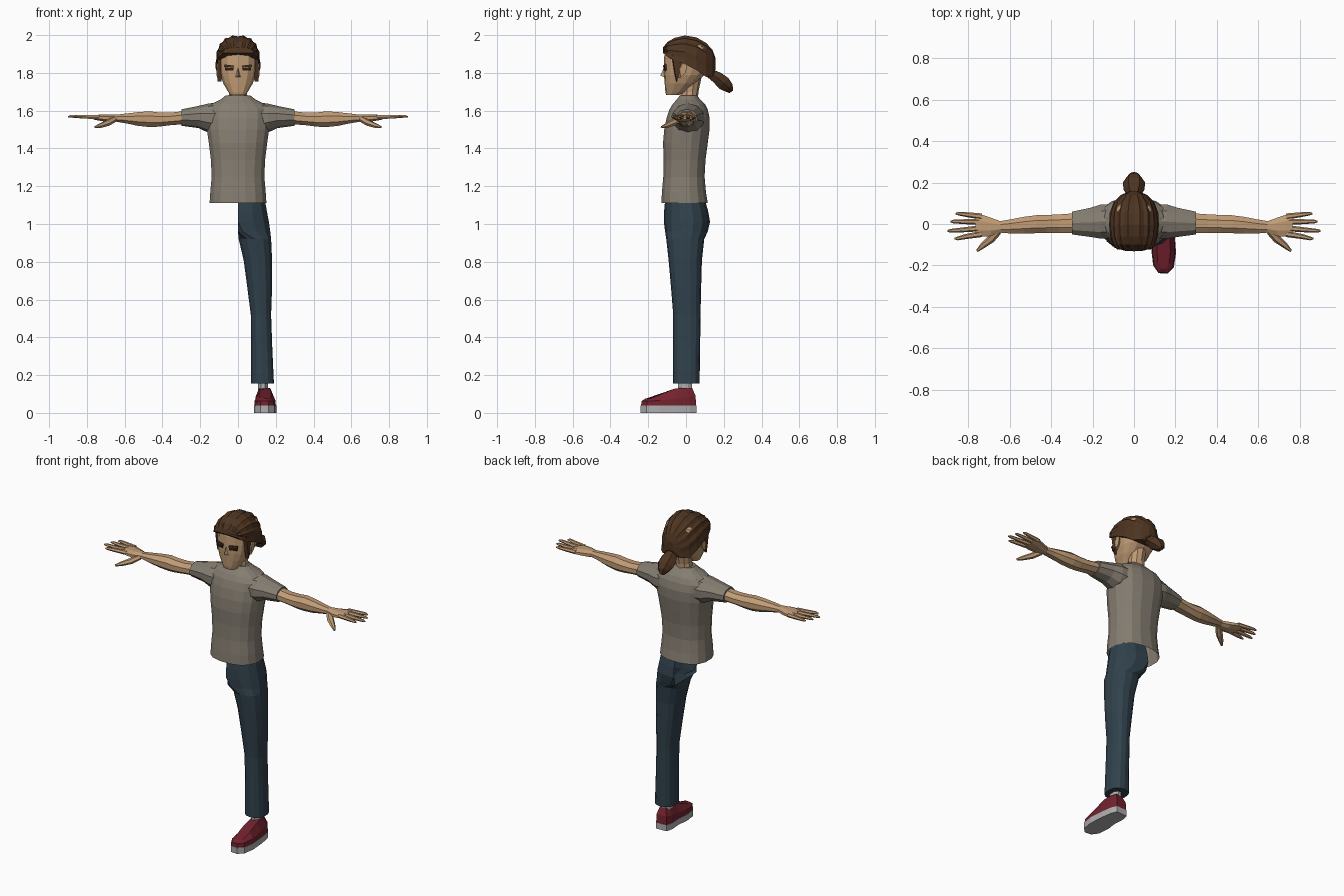
import bpy, bmesh, math
from mathutils import Vector


def material(name, rgb):
    m = bpy.data.materials.new(name)
    m.diffuse_color = (*rgb, 1)
    return m


SKIN = material("skin", (0.53, 0.33, 0.18))
HAIR = material("brown hair", (0.075, 0.034, 0.015))
SHIRT = material("grey shirt", (0.235, 0.205, 0.165))
DENIM = material("dark denim", (0.030, 0.053, 0.072))
RED = material("red canvas", (0.17, 0.016, 0.027))
RUBBER = material("pale rubber", (0.42, 0.42, 0.42))
EYE = material("eye brown", (0.03, 0.012, 0.008))


def finish(name, bm, mat, mirror=False):
    bmesh.ops.recalc_face_normals(bm, faces=bm.faces)
    me = bpy.data.meshes.new(name)
    bm.to_mesh(me)
    bm.free()
    me.materials.append(mat)
    ob = bpy.data.objects.new(name, me)
    bpy.context.collection.objects.link(ob)
    if mirror:
        ob.modifiers.new("mirror", "MIRROR").use_mirror_merge = False
    return ob


def skin_rings(bm, rings, closed=True, caps=(True, True)):
    vs = [[bm.verts.new(p) for p in r] for r in rings]
    n = len(vs[0])
    for a, b in zip(vs, vs[1:]):
        for i in range(n if closed else n - 1):
            j = (i + 1) % n
            bm.faces.new((a[i], a[j], b[j], b[i]))
    if caps[0]:
        bm.faces.new(vs[0])
    if caps[1]:
        bm.faces.new(vs[-1])


def loft(name, axis, rows, mat, n=10, power=2.0, caps=(True, True), mirror=False, half=False):
    """rows: position on the axis, then min/max on each of the other two axes."""
    rings = []
    for t, a0, a1, b0, b1 in rows:
        ring = []
        for i in range(n):
            w = 2 * math.pi * (i + 0.5) / n
            c, s = math.cos(w), math.sin(w)
            k = math.cos(math.pi / n) if power > 2 else 1
            u = math.copysign(abs(c) ** (2 / power), c) / k
            v = math.copysign(abs(s) ** (2 / power), s) / k
            p = [(a0 + a1) / 2 + u * (a1 - a0) / 2, (b0 + b1) / 2 + v * (b1 - b0) / 2]
            p.insert(axis, t)
            if half:
                p[0] = max(p[0], 0)
            ring.append(p)
        rings.append(ring)
    bm = bmesh.new()
    skin_rings(bm, rings, caps=caps)
    if half:  # open the seam on the centre plane
        seam = [f for f in bm.faces if all(abs(v.co.x) < 1e-5 for v in f.verts)]
        bmesh.ops.delete(bm, geom=seam, context="FACES")
    return finish(name, bm, mat, mirror)


def tube(name, pts, mat, n=6, mirror=False, ridge=0.0):
    """pts: (x, y, z, side radius, upright radius)"""
    ps = [Vector(p[:3]) for p in pts]
    rings = []
    for i, p in enumerate(pts):
        d = (ps[min(i + 1, len(ps) - 1)] - ps[max(i - 1, 0)]).normalized()
        side = d.cross(Vector((0, 0, 1))).normalized()
        up = side.cross(d)
        rings.append([ps[i] + (side * math.cos(w) * p[3] + up * math.sin(w) * p[4]) * (1 - ridge * (k % 2))
                      for k, w in enumerate(2 * math.pi * j / n for j in range(n))])
    bm = bmesh.new()
    skin_rings(bm, rings)
    return finish(name, bm, mat, mirror)


def prism(name, pts, offset, mat, mirror=False):
    bm = bmesh.new()
    o = Vector(offset)
    skin_rings(bm, [pts, [Vector(p) + o for p in pts]])
    return finish(name, bm, mat, mirror)


# shirt body, open at the hem
loft("shirt_body", 2, [
    (1.11, -.150, .150, -.130, .115), (1.17, -.146, .146, -.127, .105),
    (1.25, -.139, .139, -.120, .098), (1.34, -.143, .143, -.118, .103),
    (1.43, -.154, .154, -.121, .115), (1.50, -.164, .164, -.115, .124),
    (1.56, -.168, .168, -.103, .125), (1.605, -.165, .165, -.088, .115),
    (1.635, -.140, .140, -.070, .100), (1.66, -.090, .090, -.048, .075),
    (1.68, -.066, .066, -.033, .057)], SHIRT, n=16, power=2.4, caps=(False, True))

# sleeves
loft("sleeve", 0, [
    (.10, -.075, .100, 1.47, 1.645), (.16, -.075, .098, 1.485, 1.637),
    (.21, -.066, .082, 1.508, 1.625), (.30, -.053, .062, 1.520, 1.607)],
    SHIRT, n=10, mirror=True)

# arms down to the palm
loft("arm", 0, [
    (.28, -.047, .056, 1.526, 1.601), (.36, -.047, .050, 1.520, 1.592),
    (.42, -.047, .047, 1.512, 1.594), (.47, -.048, .046, 1.510, 1.600),
    (.53, -.049, .038, 1.517, 1.595), (.60, -.048, .024, 1.532, 1.586),
    (.645, -.044, .016, 1.540, 1.580), (.69, -.062, .034, 1.538, 1.582),
    (.735, -.066, .050, 1.546, 1.580), (.765, -.058, .050, 1.552, 1.576)],
    SKIN, n=8, mirror=True)

# fingers and thumb
fingers = [("index", -.048, .865, -.070, .845), ("middle", -.020, .900, -.033, .85),
           ("ring", .010, .885, .012, .845), ("little", .036, .860, .050, .83)]
for label, y0, tip_x, tip_y, mid in fingers:
    my = y0 + (tip_y - y0) * .6
    tube(label + "_finger", [(.735, y0, 1.566, .015, .013), (mid - .03, my, 1.568, .012, .011),
                             (tip_x - .015, tip_y, 1.570, .009, .008), (tip_x, tip_y, 1.568, .004, .004)],
         SKIN, mirror=True)
tube("thumb", [(.655, -.035, 1.555, .018, .016), (.69, -.072, 1.535, .020, .017),
               (.73, -.105, 1.520, .014, .013), (.757, -.130, 1.512, .006, .006)], SKIN, mirror=True)

# neck and head
loft("neck", 2, [(1.65, -.058, .058, -.030, .062), (1.70, -.048, .048, -.027, .066),
                 (1.79, -.052, .052, -.030, .085)], SKIN, n=10)
loft("head", 2, [
    (1.682, -.040, .040, -.104, -.040), (1.70, -.052, .052, -.108, .000),
    (1.745, -.078, .078, -.111, .050), (1.79, -.094, .094, -.114, .095),
    (1.84, -.101, .101, -.114, .120), (1.89, -.103, .103, -.112, .125),
    (1.94, -.090, .090, -.090, .110), (1.97, -.06, .06, -.05, .07)], SKIN, n=14, power=2.6)

# nose, ears, eyes, brows
bm = bmesh.new()
v = [bm.verts.new(p) for p in [(0, -.112, 1.84), (.017, -.108, 1.775), (-.017, -.108, 1.775),
                               (0, -.136, 1.785)]]
for f in ((0, 1, 3), (0, 3, 2), (1, 2, 3), (0, 2, 1)):
    bm.faces.new([v[i] for i in f])
finish("nose", bm, SKIN)
prism("ear", [(.092, -.040, 1.775), (.092, -.014, 1.80), (.095, -.004, 1.845), (.095, -.03, 1.85),
              (.095, -.046, 1.82)], (.020, .012, 0), SKIN, mirror=True)
prism("eye", [(.024, -.120, 1.812), (.068, -.112, 1.814), (.070, -.112, 1.828), (.022, -.120, 1.826)],
      (0, .009, 0), EYE, mirror=True)
prism("eyebrow", [(.020, -.122, 1.828), (.074, -.113, 1.832), (.072, -.113, 1.845), (.020, -.122, 1.838)],
      (0, .009, 0), HAIR, mirror=True)

# swept-back hair: ridged arches from the forehead to the nape
arches = [(-.108, .082, 1.905, 1.935), (-.098, .102, 1.885, 1.965), (-.060, .115, 1.865, 1.987),
          (-.005, .120, 1.845, 2.0), (.055, .117, 1.815, 1.99), (.105, .098, 1.780, 1.962),
          (.140, .064, 1.780, 1.925), (.157, .022, 1.82, 1.875)]
rings = []
for k, (y, w, zb, zt) in enumerate(arches):
    ring = []
    for i in range(19):
        a = math.pi * i / 18
        c, s = math.cos(a), math.sin(a)
        g = .955 if i % 2 and 0 < k < 7 else 1
        dy = -.014 if k == 0 and i % 2 == 0 else 0
        ring.append((w * math.copysign(abs(c) ** .8, c) * g, y + dy, zb + (zt - zb) * s ** .8 * g))
    rings.append(ring)
bm = bmesh.new()
skin_rings(bm, rings)
finish("hair", bm, HAIR)
prism("sideburn", [(.088, -.078, 1.90), (.088, -.022, 1.89), (.088, -.035, 1.81), (.088, -.052, 1.755),
                   (.088, -.062, 1.80)], (.021, .004, 0), HAIR, mirror=True)

# ponytail
tube("ponytail", [(0, .105, 1.815, .03, .03), (0, .140, 1.790, .034, .030), (0, .165, 1.775, .050, .036),
                  (0, .200, 1.745, .054, .042), (0, .225, 1.722, .036, .032), (0, .240, 1.700, .012, .014)],
     HAIR, n=12, ridge=.12)

# single trouser leg, open along the centre plane at the hip
loft("trouser_leg", 2, [
    (1.125, -.142, .142, -.108, .098), (1.07, -.152, .152, -.113, .114),
    (1.01, -.163, .163, -.114, .124), (.96, -.120, .170, -.108, .112),
    (.92, .004, .175, -.102, .094), (.81, .030, .180, -.090, .082),
    (.66, .050, .180, -.077, .078), (.52, .068, .175, -.066, .075),
    (.35, .070, .181, -.066, .073), (.155, .070, .190, -.066, .070)],
    DENIM, n=14, power=2.4, caps=(False, True), half=True)

# sock and shoe
loft("sock", 2, [(.09, .105, .160, -.045, .035), (.20, .105, .160, -.045, .035)], RUBBER, n=8)
outline = [(.098, .052), (.088, .01), (.092, -.06), (.084, -.13), (.092, -.20), (.118, -.237),
           (.162, -.240), (.192, -.21), (.203, -.14), (.196, -.05), (.186, .02), (.170, .055)]
prism("sole", [(x, y, 0) for x, y in outline], (0, 0, .038), RUBBER)


def shoe_ring(inset, top):
    return [(.142 + (x - .142) * inset, -.09 + (y + .09) * (1 - (1 - inset) * .35), top(y)) for x, y in outline]


bm = bmesh.new()
skin_rings(bm, [shoe_ring(.96, lambda y: .036),
                shoe_ring(.92, lambda y: .062 + max(0, y + .17) * .12),
                shoe_ring(.55, lambda y: .075 + min(max(0, y + .21) * .34, .058))])
finish("shoe_upper", bm, RED)
